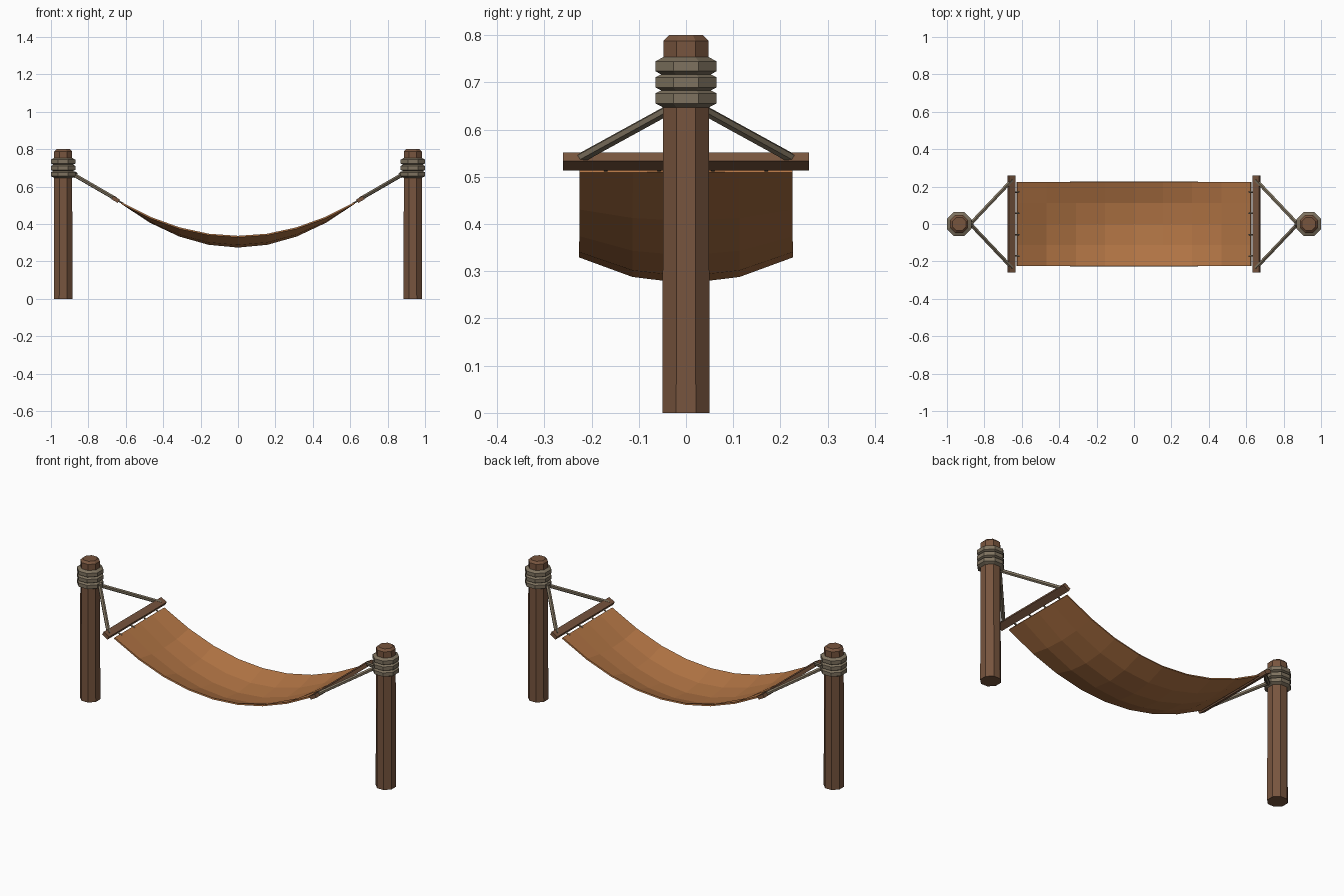
import bpy, bmesh, math
from mathutils import Vector, Matrix

if "Cube" in bpy.data.objects:
    bpy.data.objects.remove(bpy.data.objects["Cube"])


def material(name, rgb):
    m = bpy.data.materials.new(name)
    m.diffuse_color = (*rgb, 1)
    m.use_nodes = True
    m.node_tree.nodes["Principled BSDF"].inputs["Base Color"].default_value = m.diffuse_color
    return m


WOOD = material("brown wood", (0.185, 0.09, 0.048))
ROPE = material("grey rope", (0.21, 0.17, 0.115))
CLOTH = material("tan cloth", (0.44, 0.175, 0.058))


def finish(name, bm, mat):
    bmesh.ops.recalc_face_normals(bm, faces=bm.faces)
    me = bpy.data.meshes.new(name)
    bm.to_mesh(me)
    bm.free()
    me.materials.append(mat)
    ob = bpy.data.objects.new(name, me)
    bpy.context.collection.objects.link(ob)
    return ob


def lathe(name, profile, centre, mat, closed=False, sides=8):
    """Octagonal turning; profile radii are measured to the flats."""
    bm = bmesh.new()
    k = 1 / math.cos(math.pi / sides)
    rings = []
    for r, z in profile:
        rings.append([bm.verts.new(Vector(centre) + Vector((
            r * k * math.cos((i + .5) * math.tau / sides),
            r * k * math.sin((i + .5) * math.tau / sides), z))) for i in range(sides)])
    pairs = list(zip(rings, rings[1:]))
    if closed:
        pairs.append((rings[-1], rings[0]))
    else:
        bm.faces.new(rings[0])
        bm.faces.new(rings[-1])
    for a, b in pairs:
        for i in range(sides):
            j = (i + 1) % sides
            bm.faces.new((a[i], a[j], b[j], b[i]))
    return finish(name, bm, mat)


def rod(name, a, b, r, mat, sides=6):
    a, b = Vector(a), Vector(b)
    d = b - a
    bm = bmesh.new()
    bmesh.ops.create_cone(bm, cap_ends=True, segments=sides, radius1=r, radius2=r,
                          depth=d.length,
                          matrix=Matrix.Translation((a + b) / 2) @ d.to_track_quat('Z', 'Y').to_matrix().to_4x4())
    return finish(name, bm, mat)


for s, side in ((-1, "left"), (1, "right")):
    px = s * 0.935
    # post with chamfered top
    lathe(side + "_post", [(.05, 0), (.048, .788), (.036, .8)], (px, 0, 0), WOOD)
    # three rope turns around the post
    for n, z in enumerate((.666, .70, .734)):
        prof = [(.047 + .018 * math.cos(t), .021 * math.sin(t))
                for t in [(i + .5) * math.tau / 6 for i in range(6)]]
        prof = [(.045 + (r - .047) * 1.28, h) for r, h in prof]
        lathe(f"{side}_rope_turn_{n}", prof, (px, 0, z), ROPE, closed=True)
    # knot where the two ropes meet
    bm = bmesh.new()
    bmesh.ops.create_icosphere(bm, subdivisions=1, radius=.018,
                               matrix=Matrix.Translation((s * .873, 0, .664)))
    finish(side + "_knot", bm, ROPE)
    # spreader bar, tilted along the rope
    bm = bmesh.new()
    bmesh.ops.create_cube(bm, size=1, matrix=Matrix.Translation((s * .655, 0, .532))
                          @ Matrix.Rotation(-s * math.radians(30), 4, 'Y')
                          @ Matrix.Diagonal((.04, .52, .021, 1)))
    finish(side + "_spreader_bar", bm, WOOD)
    for t in (-1, 1):
        rod(f"{side}_support_rope_{'front' if t < 0 else 'back'}",
            (s * .875, 0, .662), (s * .652, t * .235, .533), .011, ROPE)
    # short ties from bar to cloth
    for n, y in enumerate((-.17, -.057, .057, .17)):
        rod(f"{side}_tie_{n}", (s * .615, y, .509), (s * .65, y, .529), .005, ROPE, 5)

# sagging cloth, curved along and across
NX, NY, L, W = 8, 4, .625, .225
bm = bmesh.new()
grid = []
for i in range(NX + 1):
    u = -1 + 2 * i / NX
    row = []
    for j in range(NY + 1):
        v = -1 + 2 * j / NY
        z = .333 + .18 * u * u - .055 * (1 - u * u) * (1 - v * v)
        row.append(bm.verts.new((u * L, v * W, z)))
    grid.append(row)
for i in range(NX):
    for j in range(NY):
        bm.faces.new((grid[i][j], grid[i + 1][j], grid[i + 1][j + 1], grid[i][j + 1]))
cloth = finish("hammock_cloth", bm, CLOTH)
mod = cloth.modifiers.new("thickness", 'SOLIDIFY')
mod.thickness = .008
mod.offset = 0
